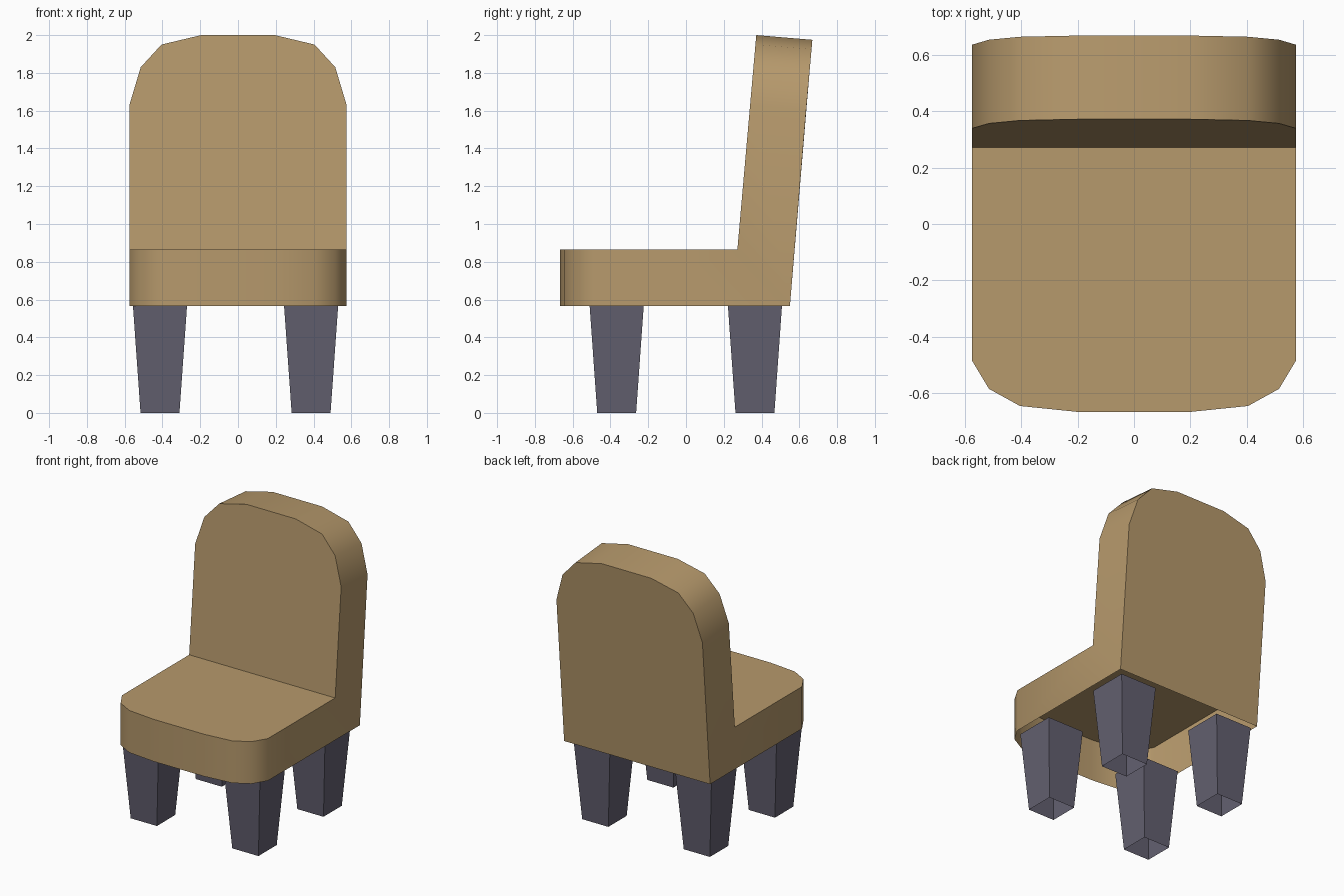
import bpy, bmesh, math

cube = bpy.data.objects.get("Cube")
if cube:
    bpy.data.objects.remove(cube, do_unlink=True)


def material(name, color):
    mat = bpy.data.materials.new(name)
    mat.use_nodes = True
    mat.diffuse_color = (*color, 1)
    mat.node_tree.nodes["Principled BSDF"].inputs["Base Color"].default_value = (*color, 1)
    return mat


def finish(bm, name, mat):
    bmesh.ops.recalc_face_normals(bm, faces=bm.faces)
    mesh = bpy.data.meshes.new(name)
    bm.to_mesh(mesh)
    bm.free()
    mesh.materials.append(mat)
    obj = bpy.data.objects.new(name, mesh)
    bpy.context.collection.objects.link(obj)
    return obj


def mirrored(points):
    """Complete a left-hand outline with its right-hand reflection."""
    return points + [(-x, y, z) for x, y, z in reversed(points)]


tan = material("tan upholstery", (0.47, 0.32, 0.15))
grey = material("purple grey legs", (0.125, 0.117, 0.162))

HALF_W, SEAT_TOP, SEAT_BOTTOM, HINGE_Y = 0.575, 0.865, 0.565, 0.272
LEAN = 0.1 / 1.135
hinge = (HALF_W, HINGE_Y, SEAT_TOP)

# Rounded outlines of the cushion front and the backrest top, left half
cushion = [(HALF_W, -0.485), (0.515, -0.585), (0.405, -0.646), (0.2, -0.667)]
rest = [(HALF_W, 1.63), (0.515, 1.83), (0.405, 1.95), (0.195, 2.0)]
seat_in = mirrored([(x, y, SEAT_TOP) for x, y in cushion])
seat_out = [(x, y, SEAT_BOTTOM) for x, y, z in seat_in]
back_in = mirrored([(x, HINGE_Y + (z - SEAT_TOP) * LEAN, z) for x, z in rest])
back_out = [(x, y + 0.297, z - 0.025) for x, y, z in back_in]
hinge_out = (HALF_W, 0.55, SEAT_BOTTOM)

# Seat and backrest: one bent shell, open underneath
bm = bmesh.new()


def verts(points):
    return [bm.verts.new(p) for p in points]


si, so, bi, bo = map(verts, (seat_in, seat_out, back_in, back_out))
hi = verts([hinge, (-hinge[0], *hinge[1:])])
ho = verts([hinge_out, (-hinge_out[0], *hinge_out[1:])])
inner = [hi[0]] + si + [hi[1]] + bi[::-1]
outer = [ho[0]] + so + [ho[1]] + bo[::-1]
for i in range(len(inner)):
    j = (i + 1) % len(inner)
    bm.faces.new((inner[i], inner[j], outer[j], outer[i]))
bm.faces.new([hi[0]] + si + [hi[1]])
bm.faces.new([hi[1]] + bi[::-1] + [hi[0]])
bm.faces.new([ho[0]] + bo + [ho[1]])
shell = finish(bm, "seat_and_backrest", tan)
bpy.ops.object.select_all(action="DESELECT")
shell.select_set(True)
bpy.context.view_layer.objects.active = shell
bpy.ops.object.shade_smooth_by_angle(angle=math.radians(42))

# Tapered hollow legs
for side, x in (("right", -0.413), ("left", 0.387)):
    for end, y in (("front", -0.367), ("back", 0.365)):
        bm = bmesh.new()
        bmesh.ops.create_cube(bm, size=1)
        caps = [f for f in bm.faces if abs(f.normal.z) > 0.5]
        bmesh.ops.delete(bm, geom=caps, context="FACES_ONLY")
        for v in bm.verts:
            width = 0.286 if v.co.z > 0 else 0.206
            v.co = (x + v.co.x * width, y + v.co.y * width, SEAT_BOTTOM * (v.co.z + 0.5))
        finish(bm, f"{end}_{side}_leg", grey)
